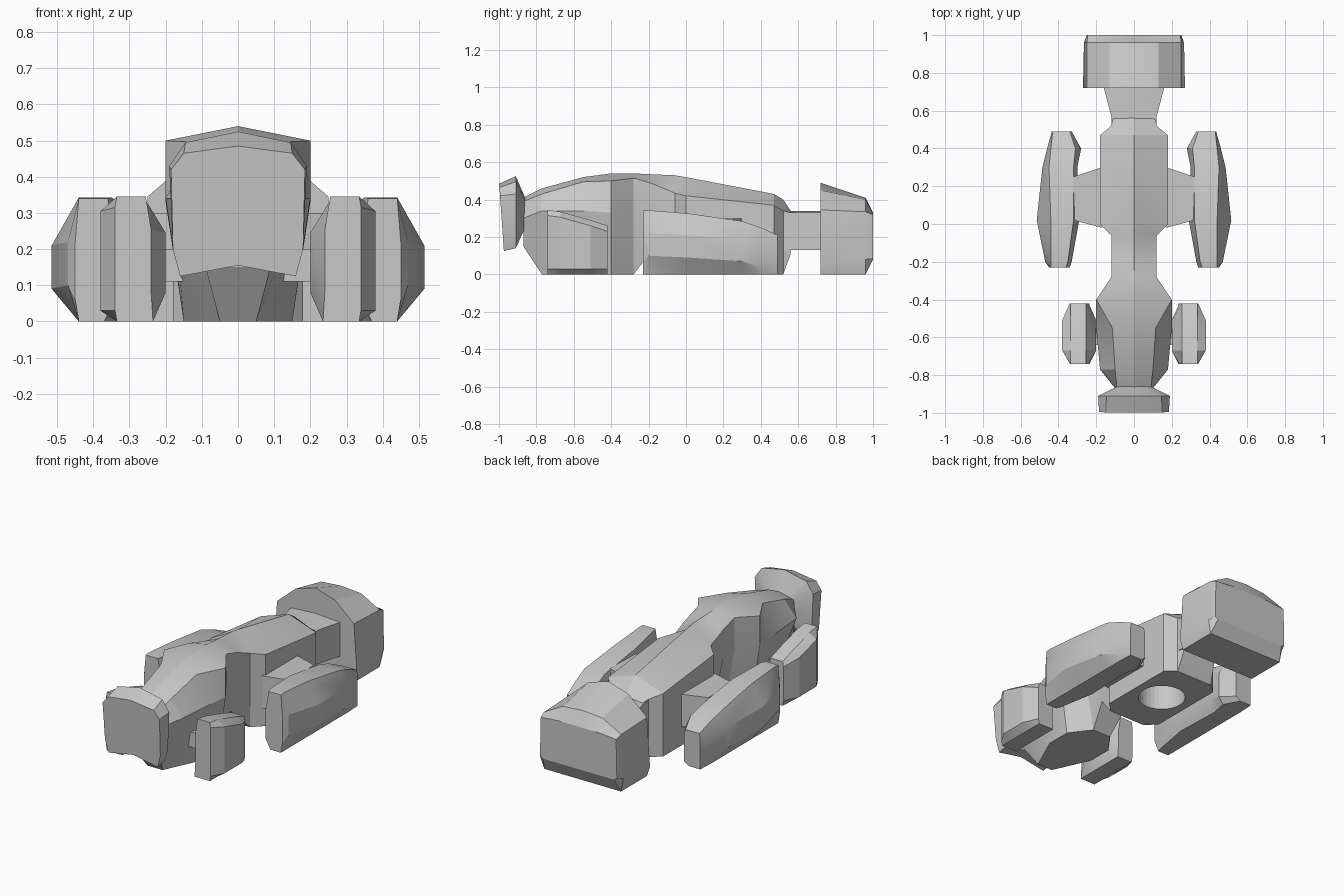
import bpy
import bmesh
import math

cube = bpy.data.objects.get("Cube")
if cube:
    bpy.data.objects.remove(cube, do_unlink=True)

grey = bpy.data.materials.new("plain_grey")
grey.use_nodes = True
colour = (0.58, 0.58, 0.58, 1)
grey.diffuse_color = colour
grey.node_tree.nodes["Principled BSDF"].inputs["Base Color"].default_value = colour


def loft(name, rings):
    """Skin closed rings of (x, y, z) points and cap both ends."""
    bm = bmesh.new()
    loops = [[bm.verts.new(point) for point in ring] for ring in rings]
    count = len(loops[0])
    for first, second in zip(loops, loops[1:]):
        for i in range(count):
            j = (i + 1) % count
            bm.faces.new((first[i], first[j], second[j], second[i]))
    bm.faces.new(loops[0])
    bm.faces.new(loops[-1])
    bmesh.ops.remove_doubles(bm, verts=bm.verts, dist=0.0001)
    bmesh.ops.recalc_face_normals(bm, faces=bm.faces)
    mesh = bpy.data.meshes.new(name)
    bm.to_mesh(mesh)
    bm.free()
    mesh.materials.append(grey)
    obj = bpy.data.objects.new(name, mesh)
    bpy.context.collection.objects.link(obj)
    return obj


def symmetric(y, half):
    """Ring from a right-hand half profile that runs from bottom to top."""
    right = [(x, y, z) for x, z in half]
    left = [(-x, y, z) for x, z in reversed(half) if x > 0]
    return right + left


def mirrored(obj):
    obj.modifiers.new("other_side", 'MIRROR').use_axis[0] = True
    return obj


def smooth(obj, angle=22):
    bpy.ops.object.select_all(action='DESELECT')
    obj.select_set(True)
    bpy.context.view_layer.objects.active = obj
    bpy.ops.object.shade_smooth_by_angle(angle=math.radians(angle))


# Main hull: y, bottom width and height, shoulder, roof edge, ridge height
hull_stations = [
    (-.87, .09, .15, .10, .30, .09, .39, .41),
    (-.77, .05, 0, .18, .34, .10, .43, .46),
    (-.55, .15, 0, .20, .34, .115, .495, .52),
    (-.40, .15, 0, .20, .33, .20, .50, .54),
    (-.28, .06, 0, .12, .33, .12, .515, .54),
    (-.18, .08, .13, .12, .33, .12, .485, .535),
    (-.06, .12, 0, .12, .30, .12, .435, .53),
    (.0, .18, 0, .18, .30, .18, .42, .52),
    (.47, .18, 0, .18, .25, .18, .37, .43),
    (.52, .12, 0, .12, .22, .12, .34, .40),
    (.56, .11, .11, .11, .20, .11, .33, .34),
]
hull = loft("hull", [
    symmetric(y, [(0, zb), (xb, zb), (xs, zs), (xe, ze), (0, zt)])
    for y, xb, zb, xs, zs, xe, ze, zt in hull_stations])

# Round socket sunk into the underside
bpy.ops.mesh.primitive_cylinder_add(vertices=32, radius=.13, depth=.4,
                                    location=(0, .24, 0))
cutter = bpy.context.object
cutter.name = "socket_cutter"
cutter.hide_render = True
cutter.hide_set(True)
cutter.data.materials.append(grey)
socket = hull.modifiers.new("socket", 'BOOLEAN')
socket.object = cutter
socket.operation = 'DIFFERENCE'
socket.solver = 'EXACT'

# Tail neck, flaring towards the tail block
neck = loft("tail_neck", [
    symmetric(y, [(0, .13), (w, .13), (w, .33), (0, .34)])
    for y, w in [(.50, .12), (.57, .12), (.74, .165)]])

# Tail block with a peaked top and chamfered rear
tail_stations = [
    (.72, .25, 0, .27, .06, .25, .345, .45, .49),
    (.96, .25, 0, .265, .08, .25, .335, .40, .41),
    (1, .23, .08, .25, .09, .245, .32, .33, .33),
]
tail = loft("tail_block", [
    symmetric(y, [(0, zb), (xb, zb), (xl, zl), (xs, zs), (.13, ze), (0, zt)])
    for y, xb, zb, xl, zl, xs, zs, ze, zt in tail_stations])

# Nose plate: front outline, widest rim and narrow back
plate_front = [(0, .155), (.16, .125), (.18, .2), (.185, .42),
               (.15, .465), (0, .485)]
plate_rim = [(0, .16), (.16, .14), (.18, .2), (.19, .43),
             (.145, .495), (0, .525)]
plate_back = [(0, .25), (.09, .25), (.09, .28), (.09, .38),
              (.07, .40), (0, .41)]


def plate_ring(y, half, lean):
    """The upper part of the plate leans forward."""
    return [(x, py - lean * z, z) for x, py, z in symmetric(y, half)]


plate = loft("nose_plate", [
    plate_ring(-.965, plate_front, .07),
    plate_ring(-.91, plate_rim, 0),
    plate_ring(-.86, plate_back, 0)])

# Front side pods: y, inset of the cross-section, top height
front_stations = [(-.74, .04, .345), (-.67, 0, .335),
                  (-.51, 0, .29), (-.42, .04, .26)]


def front_pod_ring(y, inset, top):
    inner, outer = .2 + inset, .38 - inset
    return [(x, y, z) for x, z in [
        (.235, 0), (inner, .08), (inner, top - .09), (.255, top),
        (.335, top), (outer, top - .03), (outer, .03), (.335, 0)]]


front_pod = mirrored(loft("front_pod", [front_pod_ring(*s) for s in front_stations]))

# Rear side pods: y, inner and outer sides, top edges, top, outer band
rear_stations = [
    (-.23, .34, .45, .36, .44, .34, .22, .06),
    (-.20, .33, .47, .35, .44, .343, .22, .10),
    (.02, .29, .515, .32, .44, .325, .21, .09),
    (.30, .30, .485, .32, .45, .285, .19, .07),
    (.40, .28, .46, .31, .44, .25, .185, .04),
    (.49, .33, .435, .34, .43, .21, .18, .02),
]


def rear_pod_ring(y, inner, outer, top_in, top_out, top, band, low):
    return [(x, y, z) for x, z in [
        (inner + .03, 0), (inner, low), (inner, band), (top_in, top),
        (top_out, top), (outer, band), (outer, low), (min(.44, outer), 0)]]


rear_pod = mirrored(loft("rear_pod", [rear_pod_ring(*s) for s in rear_stations]))


# Struts that tie the pods to the hull
def strut(name, spans, low, high):
    return mirrored(loft(name, [
        [(x, front, low), (x, back, low), (x, back, high), (x, front, high)]
        for x, front, back in spans]))


rear_strut = strut("rear_strut", [(.17, -.02, .3), (.32, .02, .25)], .11, .30)
front_strut = strut("front_strut", [(.12, -.64, -.52), (.24, -.64, -.52)], .11, .20)

for part in (hull, neck, tail, plate, front_pod, rear_pod, rear_strut, front_strut):
    smooth(part)
